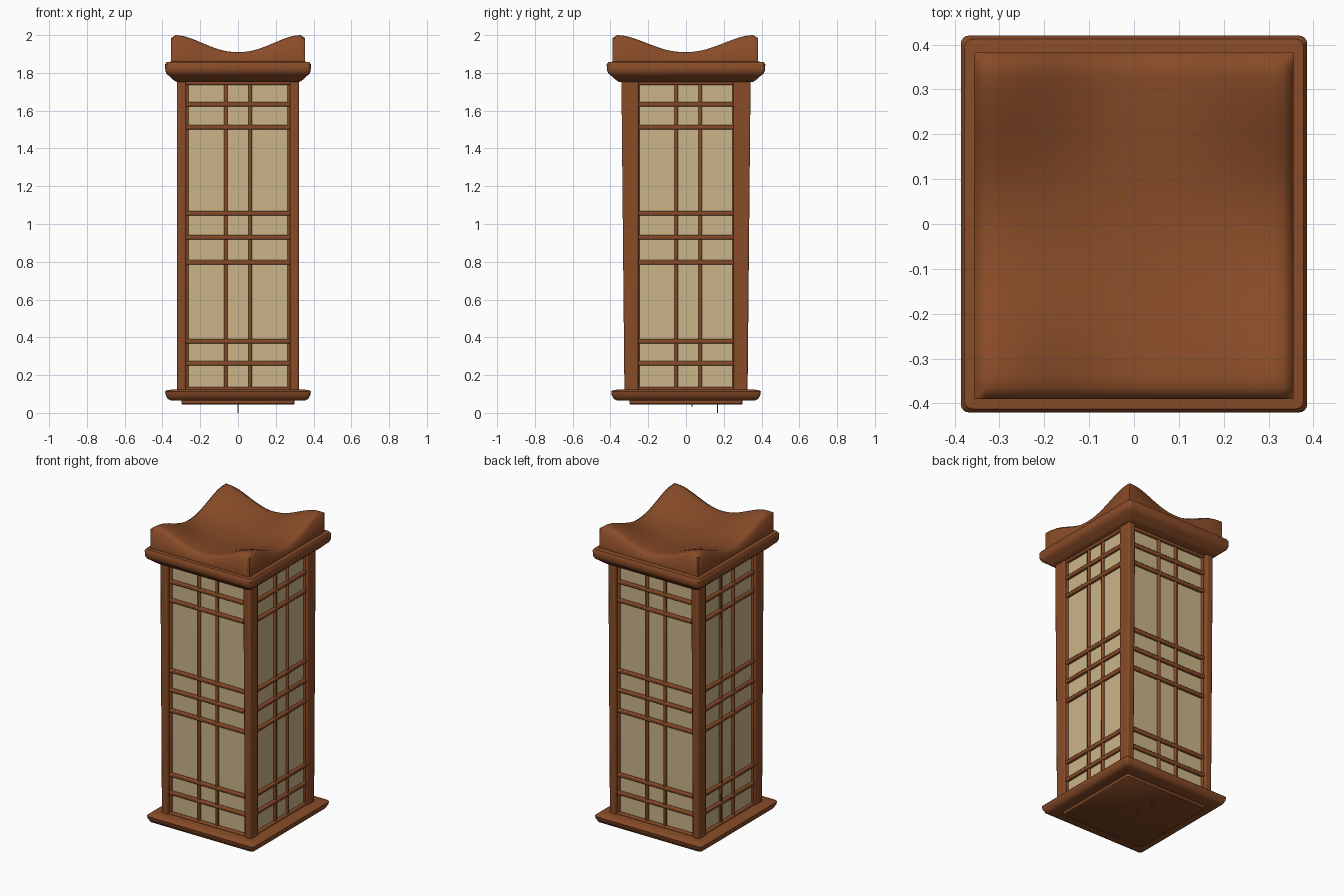
import bpy, bmesh, math
from mathutils import Matrix

if "Cube" in bpy.data.objects:
    bpy.data.objects.remove(bpy.data.objects["Cube"])


def material(name, rgb):
    m = bpy.data.materials.new(name)
    m.diffuse_color = (*rgb, 1)
    m.use_nodes = True
    m.node_tree.nodes["Principled BSDF"].inputs["Base Color"].default_value = m.diffuse_color
    return m


WOOD = material("brown wood", (0.25, 0.072, 0.021))
PAPER = material("cream paper", (0.60, 0.46, 0.25))


def finish(name, bm, mat, bevel=0.0, angle=40):
    bmesh.ops.recalc_face_normals(bm, faces=bm.faces[:])
    me = bpy.data.meshes.new(name)
    bm.to_mesh(me)
    bm.free()
    ob = bpy.data.objects.new(name, me)
    bpy.context.collection.objects.link(ob)
    me.materials.append(mat)
    if bevel:
        mod = ob.modifiers.new("rounded edges", 'BEVEL')
        mod.width, mod.segments = bevel, 2
    bpy.ops.object.select_all(action='DESELECT')
    bpy.context.view_layer.objects.active = ob
    ob.select_set(True)
    bpy.ops.object.shade_smooth_by_angle(angle=math.radians(angle))
    return ob


def add_box(bm, x0, x1, y0, y1, z0, z1):
    m = Matrix.Translation(((x0 + x1) / 2, (y0 + y1) / 2, (z0 + z1) / 2))
    m = m @ Matrix.Diagonal((x1 - x0, y1 - y0, z1 - z0, 1))
    return bmesh.ops.create_cube(bm, size=1, matrix=m)['verts']


def moulding(name, rings, radius=0.018, steps=4):
    """Stack of rounded rectangles (half x, half y, z), skinned and capped."""
    bm = bmesh.new()
    loops = []
    for hx, hy, z in rings:
        loop = []
        for q, (sx, sy) in enumerate([(1, 1), (-1, 1), (-1, -1), (1, -1)]):
            for i in range(steps + 1):
                a = math.pi / 2 * (q + i / steps)
                loop.append(bm.verts.new((sx * (hx - radius) + radius * math.cos(a),
                                          sy * (hy - radius) + radius * math.sin(a), z)))
        loops.append(loop)
    for a, b in zip(loops, loops[1:]):
        for i in range(len(a)):
            j = (i + 1) % len(a)
            bm.faces.new((a[i], a[j], b[j], b[i]))
    bm.faces.new(loops[0])
    bm.faces.new(loops[-1])
    return finish(name, bm, WOOD)


# Base plate with its smaller foot
moulding("base", [(0.295, 0.295, 0.045), (0.30, 0.30, 0.05), (0.30, 0.30, 0.066),
                  (0.355, 0.365, 0.066), (0.372, 0.382, 0.074), (0.383, 0.393, 0.095),
                  (0.386, 0.396, 0.113), (0.38, 0.39, 0.119), (0.34, 0.35, 0.125)])

# Flared roof rim
moulding("roof_rim", [(0.325, 0.355, 1.752), (0.345, 0.372, 1.764), (0.365, 0.395, 1.784),
                      (0.379, 0.41, 1.795), (0.385, 0.418, 1.812), (0.386, 0.42, 1.845),
                      (0.378, 0.412, 1.857), (0.35, 0.38, 1.86)])

# Bowl-shaped roof cap with four raised corners
N = 30
bm = bmesh.new()
bmesh.ops.create_grid(bm, x_segments=N, y_segments=N, size=1)


def swell(t):
    t = min(1, abs(t) / (1 - 2 / N)) ** 1.15
    return t * t * (3 - 2 * t)


border = [e for e in bm.edges if e.is_boundary]
rim = {v for e in border for v in e.verts}
for v in bm.verts:
    u, w = swell(v.co.x), swell(v.co.y)
    z = 1.88 + 0.03 * (u + w) + 0.06 * u * w
    v.co = (v.co.x * 0.355, v.co.y * 0.386 - 0.004, z - (0.016 if v in rim else 0))
skirt = bmesh.ops.extrude_edge_only(bm, edges=border)['geom']
for v in skirt:
    if isinstance(v, bmesh.types.BMVert):
        v.co.z = 1.85
finish("roof_cap", bm, WOOD, angle=65)

# Paper body behind the lattice
bm = bmesh.new()
add_box(bm, -0.298, 0.298, -0.300, 0.300, 0.11, 1.76)
finish("paper_panels", bm, PAPER)

# Corner posts, slightly wider towards the top
bm = bmesh.new()
for sx in (-1, 1):
    for sy in (-1, 1):
        xs = sorted((sx * 0.274, sx * 0.323))
        ys = sorted((sy * 0.252, sy * 0.326))
        for v in add_box(bm, *xs, *ys, 0.11, 1.77):
            if v.co.z > 1 and abs(v.co.y) > 0.3:
                v.co.y += sy * 0.016
finish("corner_posts", bm, WOOD, 0.008)

# Lattice on each side: horizontal bars, vertical bars and edge frame
BAR_HEIGHTS = (0.262, 0.38, 0.797, 0.93, 1.057, 1.513, 1.635)


def lattice(name, half, depth, turn, shift):
    bm = bmesh.new()
    out = depth + 0.018
    for z in BAR_HEIGHTS:
        add_box(bm, -half, half, -out, -depth + 0.01, z - 0.012, z + 0.012)
    for x in (-0.064, 0.064):
        add_box(bm, x + shift - 0.009, x + shift + 0.009, -out + 0.004, -depth + 0.01, 0.12, 1.75)
    for s in (-1, 1):
        xs = sorted((s * (half - 0.02), s * half))
        add_box(bm, *xs, -out + 0.006, -depth + 0.01, 0.12, 1.75)
    for z0, z1 in ((0.11, 0.138), (1.737, 1.77)):
        add_box(bm, -half, half, -out, -depth + 0.01, z0, z1)
    bm.transform(Matrix.Rotation(math.radians(turn), 4, 'Z'))
    finish(name, bm, WOOD, 0.006)


lattice("front_lattice", 0.282, 0.300, 0, 0)
lattice("right_lattice", 0.265, 0.298, 90, 0.012)
lattice("back_lattice", 0.282, 0.300, 180, 0)
lattice("left_lattice", 0.265, 0.298, 270, -0.012)

# Thin pins hanging under the base
bm = bmesh.new()
add_box(bm, -0.003, 0.003, 0.163, 0.169, 0.0, 0.05)
add_box(bm, -0.003, 0.003, 0.028, 0.034, 0.03, 0.05)
finish("base_pins", bm, WOOD)
